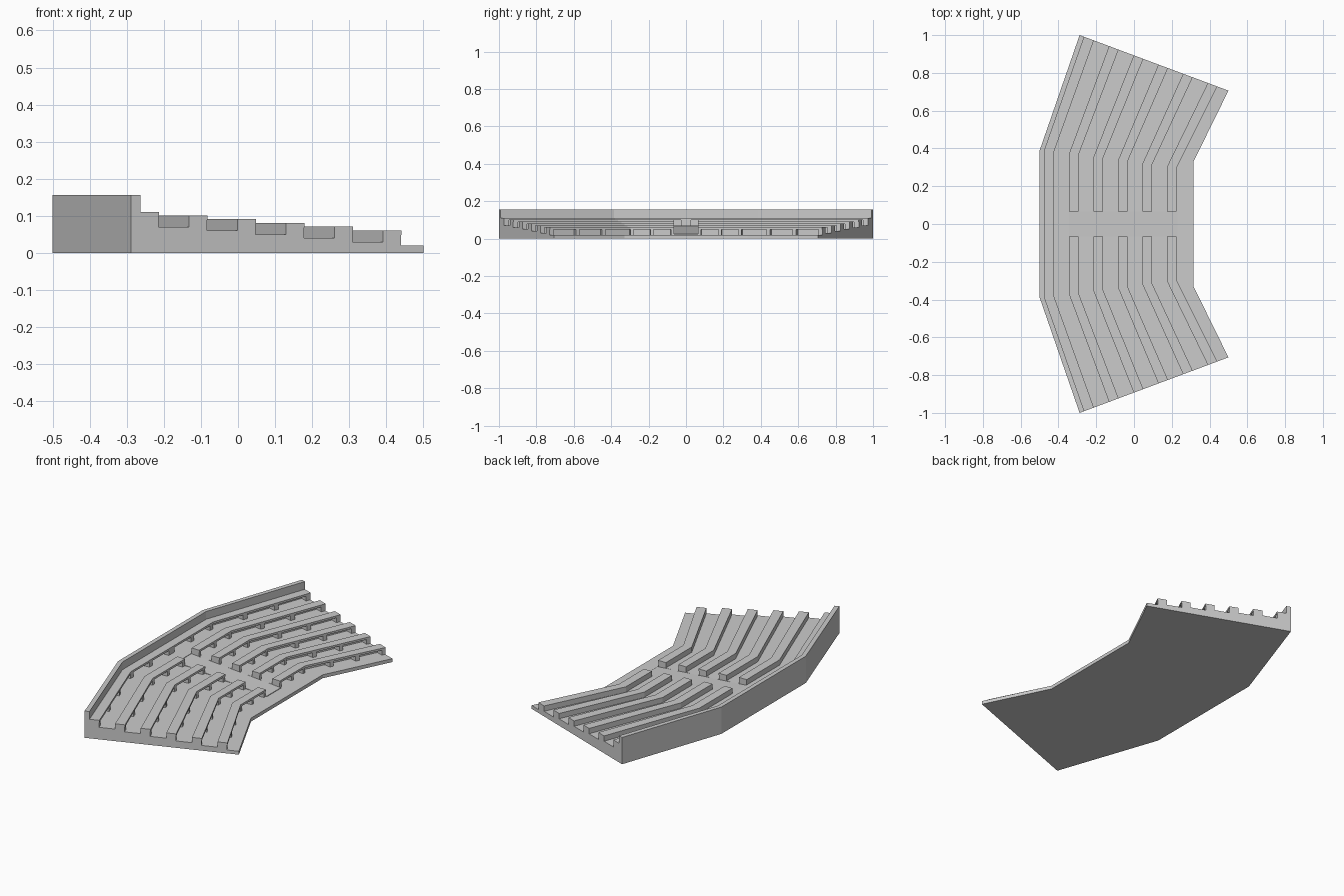
import bpy, bmesh
from mathutils import Vector

if "Cube" in bpy.data.objects:
    bpy.data.objects.remove(bpy.data.objects["Cube"])

PITCH = 0.13          # spacing of the seat rows
AISLE = 0.065         # half width of the central aisle
FRONT = 0.315         # front edge of the stand


def path(u, y0):
    """Half of a bent row line in plan: start, knee, end."""
    if u >= FRONT:
        return [Vector((FRONT, y0)), Vector((FRONT, 0.33)), Vector((0.5, 0.706))]
    ex = -0.288 + 1.006 * (u + 0.5)
    return [Vector((u, y0)), Vector((u, 0.385 - 0.126 * (u + 0.475))),
            Vector((ex, 1 - 0.373 * (ex + 0.288)))]


def prism(bm, pts, z0, z1):
    low = [bm.verts.new((p[0], p[1], z0)) for p in pts]
    top = [bm.verts.new((p[0], p[1], z1)) for p in pts]
    bm.faces.new(low[::-1])
    bm.faces.new(top)
    n = len(pts)
    for i in range(n):
        j = (i + 1) % n
        bm.faces.new((low[i], low[j], top[j], top[i]))


def flip(pts):
    return [(p[0], -p[1]) for p in pts]


def strip(bm, u0, u1, y0, z0, z1):
    """Bent band between two row lines, on both sides of the aisle."""
    a, b = path(u0, y0), path(u1, y0)
    if y0 == 0:
        half = a[:0:-1] + flip(a[1:])
        other = flip(b[:0:-1]) + [tuple(p) for p in b[1:]]
        prism(bm, half + other, z0, z1)
    else:
        pts = a + b[::-1]
        prism(bm, pts, z0, z1)
        prism(bm, flip(pts), z0, z1)


def post(bm, u0, u1, y0, seg, t0, t1, z0, z1):
    a, b = path(u0, y0), path(u1, y0)
    pts = [a[seg].lerp(a[seg + 1], t0), a[seg].lerp(a[seg + 1], t1),
           b[seg].lerp(b[seg + 1], t1), b[seg].lerp(b[seg + 1], t0)]
    prism(bm, pts, z0, z1)
    prism(bm, flip(pts), z0, z1)


def finish(bm, name):
    bmesh.ops.recalc_face_normals(bm, faces=bm.faces)
    me = bpy.data.meshes.new(name)
    bm.to_mesh(me)
    bm.free()
    ob = bpy.data.objects.new(name, me)
    bpy.context.collection.objects.link(ob)


# rear wall
bm = bmesh.new()
strip(bm, -0.5, -0.475, 0, 0, 0.156)
finish(bm, "rear_wall")

# stepped floor tiers
for i in range(6):
    u0 = -0.475 + PITCH * i
    u1 = u0 + PITCH if i < 5 else FRONT
    bm = bmesh.new()
    strip(bm, u0, u1, 0 if i in (0, 5) else AISLE, 0, 0.07 - 0.01 * i)
    finish(bm, f"floor_tier_{i + 1}")

# sloping central aisle
bm = bmesh.new()
x0, x1 = -0.345, 0.23
prism(bm, [(x0, -AISLE), (x1, -AISLE), (x1, AISLE), (x0, AISLE)], 0, 0.02)
for v in bm.verts:
    if v.co.z > 0.01:
        v.co.z = 0.06 - (v.co.x + 0.245) / 13
finish(bm, "aisle_ramp")

# benches: seat board, closed back and support posts
for i in range(6):
    u0 = -0.475 + PITCH * i
    u1 = u0 + 0.05
    floor, top = 0.07 - 0.01 * i, 0.111 - 0.01 * i
    y0 = AISLE if i else 0
    bm = bmesh.new()
    strip(bm, u0, u1, y0, top - 0.012, top)
    strip(bm, u0, u0 + 0.01, y0, floor, top - 0.012)
    for seg, starts in ((0, (0, 0.47, 0.93)), (1, (0.31, 0.63, 0.955))):
        width = 0.07 if seg == 0 else 0.045
        for t in starts:
            post(bm, u0 + 0.01, u1 - 0.002, y0, seg, t, t + width, floor, top - 0.012)
    finish(bm, f"bench_{i + 1}")
